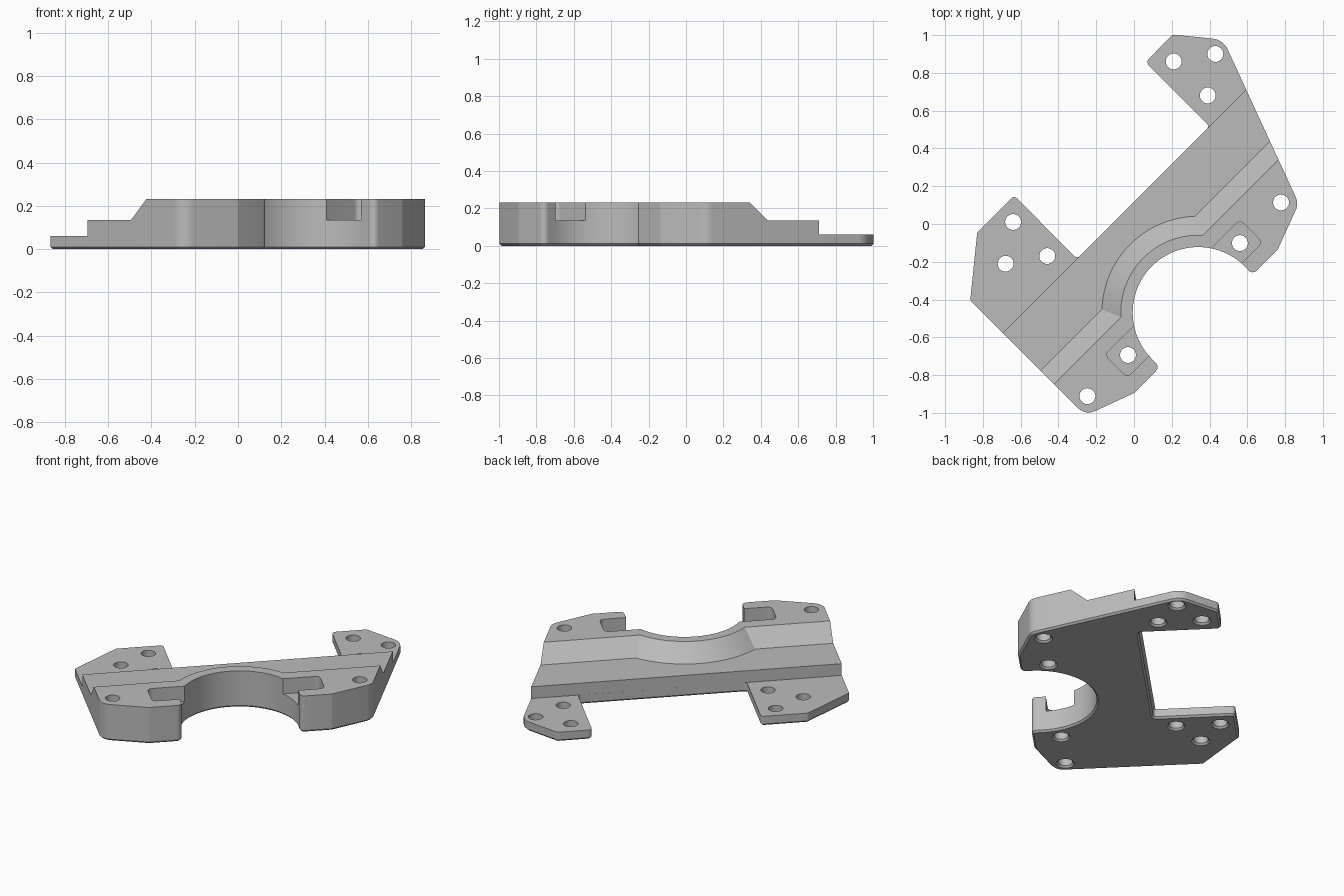
import bpy
import bmesh
from math import acos, cos, pi, radians, sin, tan
from mathutils import Vector

if "Cube" in bpy.data.objects:
    bpy.data.objects.remove(bpy.data.objects["Cube"], do_unlink=True)

HEIGHT, MID, PLATE, CHAMFER = 0.232, 0.135, 0.06, 0.011
HUB = Vector((0.34, -0.469))      # centre of the large round recess
HUB_R = 0.347
BACK_V, HOLE_R = 0.083, 0.042

grey = bpy.data.materials.new("grey metal")
grey.use_nodes = True
grey.diffuse_color = (0.5, 0.5, 0.5, 1)
grey.node_tree.nodes["Principled BSDF"].inputs["Base Color"].default_value = (0.5, 0.5, 0.5, 1)


def diag(u, v):
    """Diagonal frame: u runs along the bracket, v towards its back."""
    return Vector((u - v, u + v)) / 2 ** 0.5


def circle(center, r, n=40):
    return [center + Vector((cos(2 * pi * i / n), sin(2 * pi * i / n))) * r for i in range(n)]


def rounded(corners):
    """Polygon with a fillet radius given for each corner."""
    out = []
    for i, (x, y, r) in enumerate(corners):
        p = Vector((x, y))
        if r == 0:
            out.append(p)
            continue
        a = (Vector(corners[i - 1][:2]) - p).normalized()
        b = (Vector(corners[(i + 1) % len(corners)][:2]) - p).normalized()
        half = acos(max(-1, min(1, a.dot(b)))) / 2
        center = p + (a + b).normalized() * r / sin(half)
        start, end = p + a * r / tan(half) - center, p + b * r / tan(half) - center
        sweep = start.angle_signed(end)
        for k in range(9):
            t = -sweep * k / 8
            out.append(center + Vector((start.x * cos(t) - start.y * sin(t),
                                        start.x * sin(t) + start.y * cos(t))))
    return out


def inset(loop, d):
    out = []
    for i, p in enumerate(loop):
        e1 = (p - loop[i - 1]).normalized()
        e2 = (loop[(i + 1) % len(loop)] - p).normalized()
        n1, n2 = Vector((-e1.y, e1.x)), Vector((-e2.y, e2.x))
        out.append(p + (n1 + n2) * d / (1 + n1.dot(n2)))
    return out


def loft(name, sections):
    """Closed solid through stacked (loop, height) sections."""
    bm = bmesh.new()
    rings = [[bm.verts.new((p.x, p.y, z)) for p in loop] for loop, z in sections]
    bm.faces.new(list(reversed(rings[0])))
    bm.faces.new(rings[-1])
    n = len(rings[0])
    for low, high in zip(rings, rings[1:]):
        for i in range(n):
            j = (i + 1) % n
            bm.faces.new((low[i], low[j], high[j], high[i]))
    bmesh.ops.recalc_face_normals(bm, faces=bm.faces)
    mesh = bpy.data.meshes.new(name)
    bm.to_mesh(mesh)
    bm.free()
    mesh.materials.append(grey)
    obj = bpy.data.objects.new(name, mesh)
    bpy.context.collection.objects.link(obj)
    return obj


# Bracket outline with the half-round recess in the front edge
recess = []
for i in range(49):
    a = radians(225) - pi * i / 48
    recess.append((HUB.x + HUB_R * cos(a), HUB.y + HUB_R * sin(a), 0))
outline = rounded(
    [(-0.257, -1.014, 0.08), (0, -0.895, 0.02), (0.136, -0.759, 0.03)] + recess +
    [(0.627, -0.269, 0.03), (0.76, -0.137, 0.02), (0.872, 0.108, 0.08),
     (0.472, 0.976, 0.1), (0.205, 1.003, 0.03), (0.061, 0.857, 0.025),
     (0.40, 0.518, 0.02), (-0.301, -0.184, 0.02), (-0.635, 0.151, 0.02),
     (-0.83, -0.044, 0.02), (-0.867, -0.405, 0.02)])
bracket = loft("bracket", [(inset(outline, CHAMFER), 0), (outline, CHAMFER), (outline, HEIGHT)])
cutters = []

# Thin rear mounting ears
ear_area = [diag(-2, BACK_V), diag(2, BACK_V), diag(2, 2), diag(-2, 2)]
cutters.append(loft("ear_cutter", [(ear_area, PLATE), (ear_area, 1)]))


# Middle shelf, with a sloped wall that bends around the recess
def shelf_loop(d):
    hub_u, hub_v = (HUB.x + HUB.y) / 2 ** 0.5, (HUB.y - HUB.x) / 2 ** 0.5
    line_v, r = -0.2 - d, 0.51 - d
    half = acos((line_v - hub_v) / r)
    arc = [diag(hub_u + r * sin(t), hub_v + r * cos(t))
           for t in (half * (i / 16 - 1) for i in range(33))]
    return [diag(-2, line_v)] + arc + [diag(2, line_v), diag(2, 2.5), diag(-2, 2.5)]


cutters.append(loft("shelf_cutter", [(shelf_loop(0), MID), (shelf_loop(0.12), MID + 0.12 * 0.97)]))

# Screw pockets open to the recess, mirrored about its centre
mid_u = -0.094
for side in (-1, 1):
    corners = [(0.2, -0.55, 0), (0.506, -0.55, 0.03), (0.506, -0.38, 0.03), (0.2, -0.38, 0)]
    if side < 0:
        corners.reverse()
    pocket = rounded([(*diag(mid_u + side * u, v), r) for u, v, r in corners])
    cutters.append(loft("pocket_cutter", [(pocket, MID), (pocket, 1)]))

# Screw holes, chamfered underneath: (centre u, half spacing, v)
for center_u, half, v in ((mid_u, 0.725, -0.47), (mid_u, 0.419, -0.468),
                          (0.156, 0.601, 0.46), (0.156, 0.785, 0.332), (0.156, 0.601, 0.205)):
    for side in (-1, 1):
        c = diag(center_u + side * half, v)
        cutters.append(loft("hole_cutter", [(circle(c, HOLE_R + 2 * CHAMFER), -CHAMFER),
                                            (circle(c, HOLE_R), CHAMFER),
                                            (circle(c, HOLE_R), 1)]))

bpy.ops.object.select_all(action="DESELECT")
bpy.context.view_layer.objects.active = bracket
bracket.select_set(True)
for cutter in cutters:
    cutter.hide_render = True
    cut = bracket.modifiers.new("cut", "BOOLEAN")
    cut.operation = "DIFFERENCE"
    cut.solver = "EXACT"
    cut.object = cutter
    bpy.ops.object.modifier_apply(modifier=cut.name)
    bpy.data.objects.remove(cutter, do_unlink=True)
bpy.ops.object.shade_smooth_by_angle(angle=radians(25))
